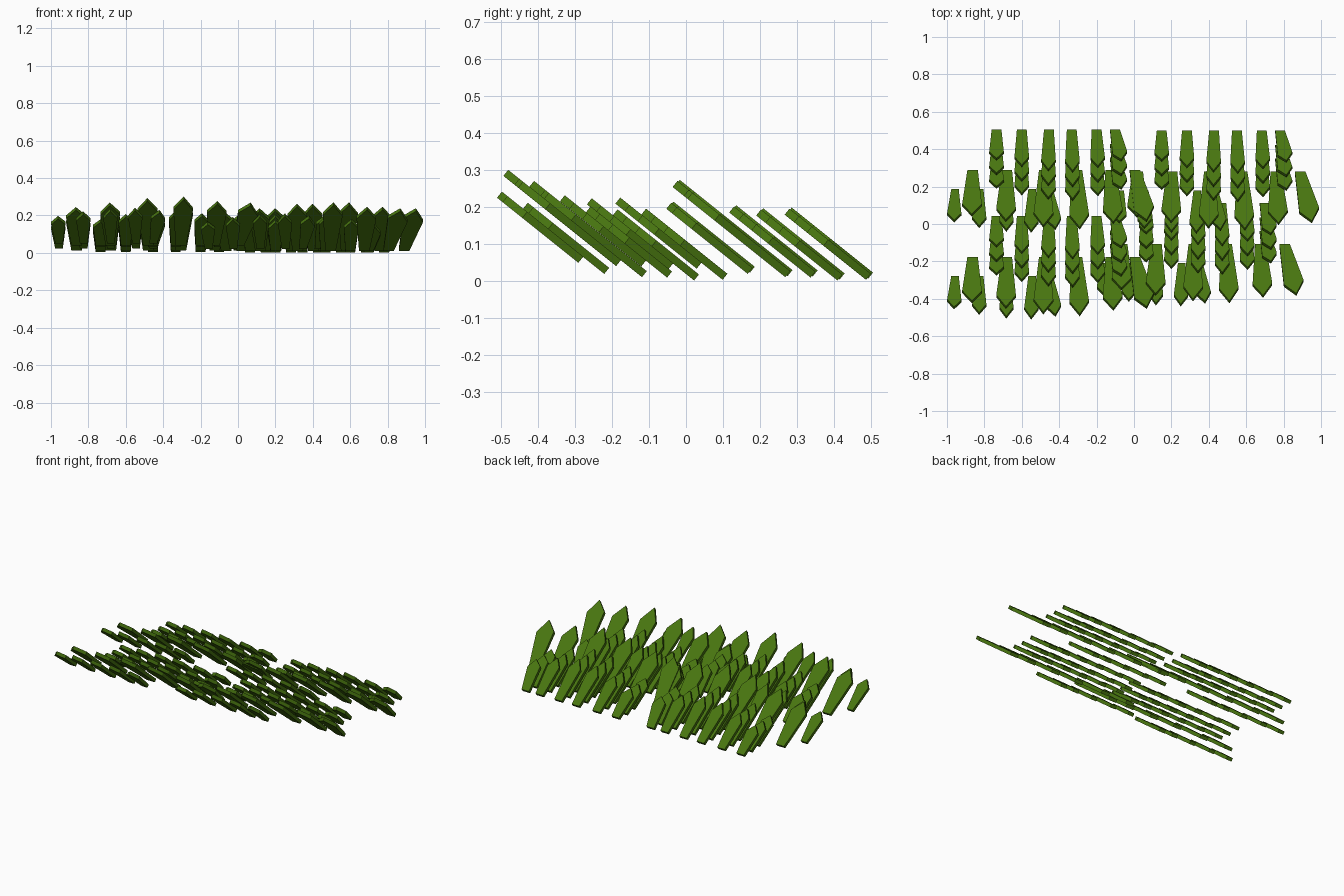
import bpy, bmesh, math
from mathutils import Vector

if "Cube" in bpy.data.objects:
    bpy.data.objects.remove(bpy.data.objects["Cube"])

TILT = math.atan(0.8)          # leaves lean down towards +y
C, S = math.cos(TILT), math.sin(TILT)
THICK = 0.021

green = bpy.data.materials.new("leaf_green")
green.diffuse_color = (0.065, 0.18, 0.005, 1)
green.use_nodes = True
green.node_tree.nodes["Principled BSDF"].inputs["Base Color"].default_value = green.diffuse_color


def plane_point(x, d, y0, z0, depth):
    """Point d (measured along y) up the leaning plane, sunk by depth."""
    return Vector((x, y0 - d - depth * S, z0 + d * S / C - depth * C))


def add_leaf(bm, y0, z0, base_x, tip_x, length, base_w, wide_w):
    """Five-sided flat blade: narrow base, wide shoulder, pointed tip."""
    skew = (tip_x - base_x) / length
    mid = base_x + (tip_x - base_x) * 0.77
    d, h = length * 0.77, wide_w / 2
    outline = [(base_x - base_w / 2, 0), (base_x + base_w / 2, 0),
               (mid + h, d - h * skew), (tip_x, length), (mid - h, d + h * skew)]
    top = [bm.verts.new(plane_point(x, t, y0, z0, 0)) for x, t in outline]
    low = [bm.verts.new(plane_point(x, t, y0, z0, THICK)) for x, t in outline]
    bm.faces.new(top)
    bm.faces.new(low[::-1])
    for i in range(5):
        j = (i + 1) % 5
        bm.faces.new((top[j], top[i], low[i], low[j]))


# Leaves of each row: base x, tip x, length along y
short_row = [(-0.735, -0.735, 0.155), (-0.60, -0.60, 0.19), (-0.455, -0.458, 0.213),
             (-0.333, -0.328, 0.22), (-0.20, -0.193, 0.195), (-0.102, -0.068, 0.16)]
big_row = [(-0.863, -0.867, 0.235), (-0.68, -0.685, 0.265), (-0.48, -0.485, 0.295),
           (-0.305, -0.29, 0.305), (-0.125, -0.11, 0.275), (0.005, 0.068, 0.265)]
front_row = [(-0.957, -0.962, 0.165), (-0.825, -0.828, 0.195), (-0.68, -0.683, 0.215),
             (-0.545, -0.55, 0.22), (-0.453, -0.42, 0.205)]

# Rows of a clump: leaves, base y, base z, base width, shoulder width
rows = [(short_row, 0.502, 0.02, 0.052, 0.078),
        (short_row, 0.425, 0.018, 0.052, 0.078),
        (short_row, 0.352, 0.026, 0.052, 0.078),
        (big_row, 0.284, 0.027, 0.056, 0.105),
        (front_row, 0.182, 0.036, 0.040, 0.076)]

# Four clumps sharing one mesh
bm = bmesh.new()
for leaves, y0, z0, base_w, wide_w in rows:
    for base_x, tip_x, length in leaves:
        add_leaf(bm, y0, z0, base_x, tip_x, length, base_w, wide_w)
bmesh.ops.recalc_face_normals(bm, faces=bm.faces)
mesh = bpy.data.meshes.new("leaf_clump")
bm.to_mesh(mesh)
bm.free()
mesh.materials.append(green)

places = {"back_left": (0, 0.004, 0.003), "back_right": (0.883, -0.002, 0),
          "front_left": (0, -0.46, 0.03), "front_right": (0.80, -0.39, 0)}
for name, loc in places.items():
    clump = bpy.data.objects.new("leaf_clump_" + name, mesh)
    clump.location = loc
    bpy.context.collection.objects.link(clump)
